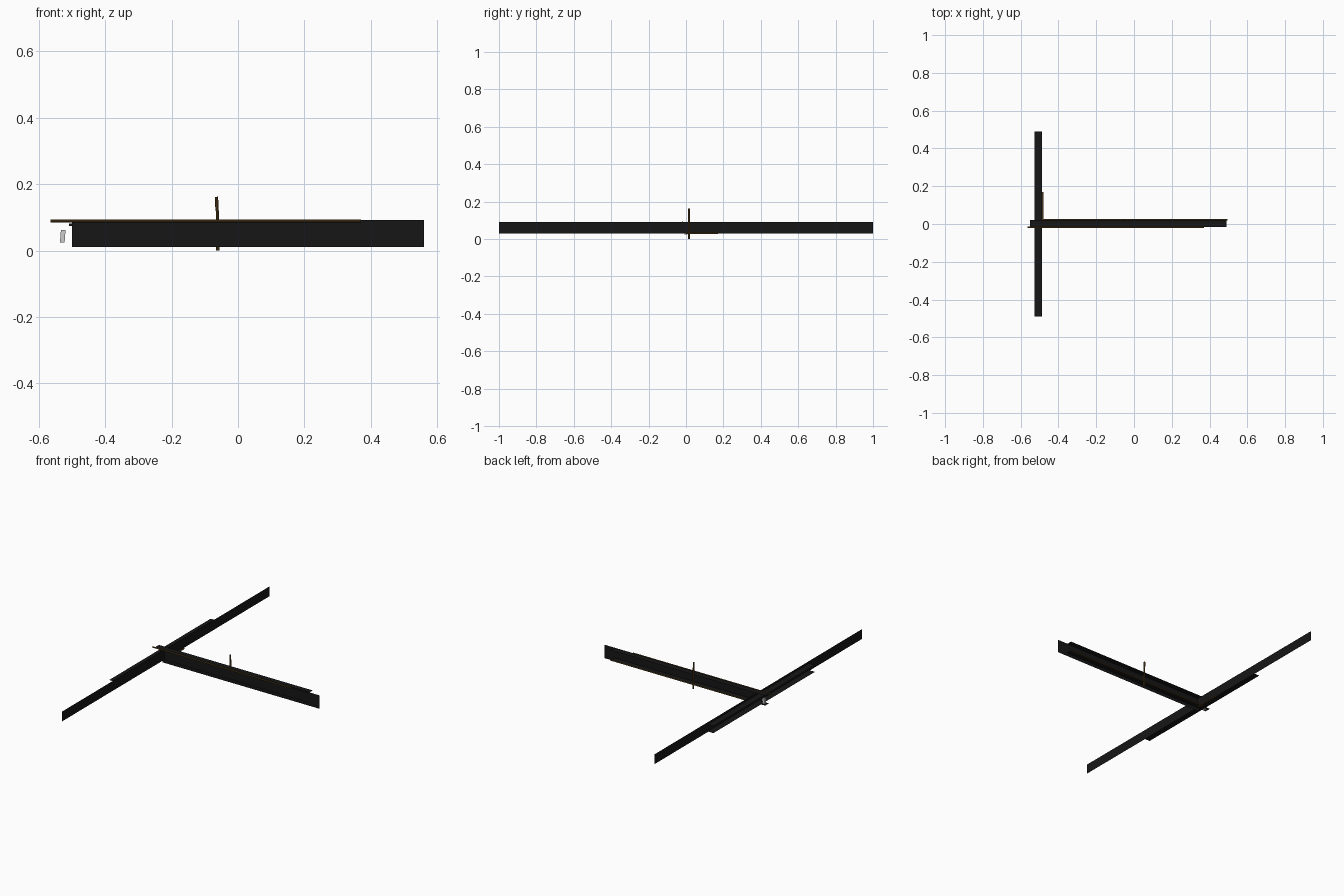
import bpy
from mathutils import Vector

if "Cube" in bpy.data.objects:
    bpy.data.objects.remove(bpy.data.objects["Cube"])


def material(name, color):
    m = bpy.data.materials.new(name)
    m.diffuse_color = color
    m.use_nodes = True
    m.node_tree.nodes["Principled BSDF"].inputs["Base Color"].default_value = m.diffuse_color
    return m


BLACK = material("black", (0.008, 0.008, 0.008, 1))
BRONZE = material("bronze", (0.11, 0.06, 0.015, 1))


def mesh_object(name, verts, faces, mat=None):
    me = bpy.data.meshes.new(name)
    me.from_pydata(verts, [], faces)
    ob = bpy.data.objects.new(name, me)
    bpy.context.collection.objects.link(ob)
    if mat:
        me.materials.append(mat)
    return ob


def panel(name, lo, hi, mat=BLACK):
    """Single flat sheet; one axis of lo and hi is equal."""
    (x0, y0, z0), (x1, y1, z1) = lo, hi
    if z0 == z1:
        v = [(x0, y0, z0), (x1, y0, z0), (x1, y1, z0), (x0, y1, z0)]
    elif y0 == y1:
        v = [(x0, y0, z0), (x1, y0, z0), (x1, y0, z1), (x0, y0, z1)]
    else:
        v = [(x0, y0, z0), (x0, y1, z0), (x0, y1, z1), (x0, y0, z1)]
    return mesh_object(name, v, [(0, 1, 2, 3)], mat)


def rod(name, a, b, r, mat=BRONZE, sides=8):
    a, b = Vector(a), Vector(b)
    bpy.ops.mesh.primitive_cylinder_add(vertices=sides, radius=r, depth=(b - a).length,
                                        location=(a + b) / 2)
    ob = bpy.context.object
    ob.name = name
    ob.rotation_euler = (b - a).to_track_quat('Z', 'Y').to_euler()
    ob.data.materials.append(mat)
    return ob


def block(name, loc, size, tilt=0, mat=None):
    bpy.ops.mesh.primitive_cube_add(size=1, location=loc, rotation=(0, tilt, 0))
    ob = bpy.context.object
    ob.name = name
    ob.scale = size
    if mat:
        ob.data.materials.append(mat)
    return ob


# long beam sheets running along x
panel("beam_side", (-0.50, -0.013, 0.01), (0.56, -0.013, 0.092))
panel("beam_top", (-0.55, -0.015, 0.09), (0.49, 0.022, 0.09))
panel("beam_bottom", (-0.55, -0.015, 0.03), (0.49, 0.022, 0.03))

# cross beam sheets running along y
panel("cross_side", (-0.488, -1, 0.03), (-0.488, 1, 0.09))
panel("cross_top", (-0.528, -0.49, 0.077), (-0.488, 0.49, 0.077))
panel("cross_bottom", (-0.528, -0.49, 0.035), (-0.488, 0.49, 0.035))

# thin bronze rods along the beam edges
rod("front_rod", (-0.565, -0.018, 0.089), (0.37, -0.018, 0.089), 0.004)
rod("back_rod", (-0.50, 0.022, 0.03), (0.495, 0.022, 0.03), 0.004)
rod("cross_rod", (-0.483, 0.0, 0.03), (-0.483, 0.17, 0.03), 0.004)

# upright post, slightly leaning
rod("post_lower", (-0.061, 0.017, 0.0), (-0.062, 0.017, 0.12), 0.005)
rod("post_upper", (-0.063, 0.017, 0.12), (-0.065, 0.017, 0.162), 0.005)

# small grey clip and dark peg at the junction
block("clip", (-0.528, 0.0, 0.043), (0.014, 0.016, 0.038), 0.08)
block("peg", (-0.503, -0.018, 0.078), (0.012, 0.008, 0.008), 0, BLACK)
